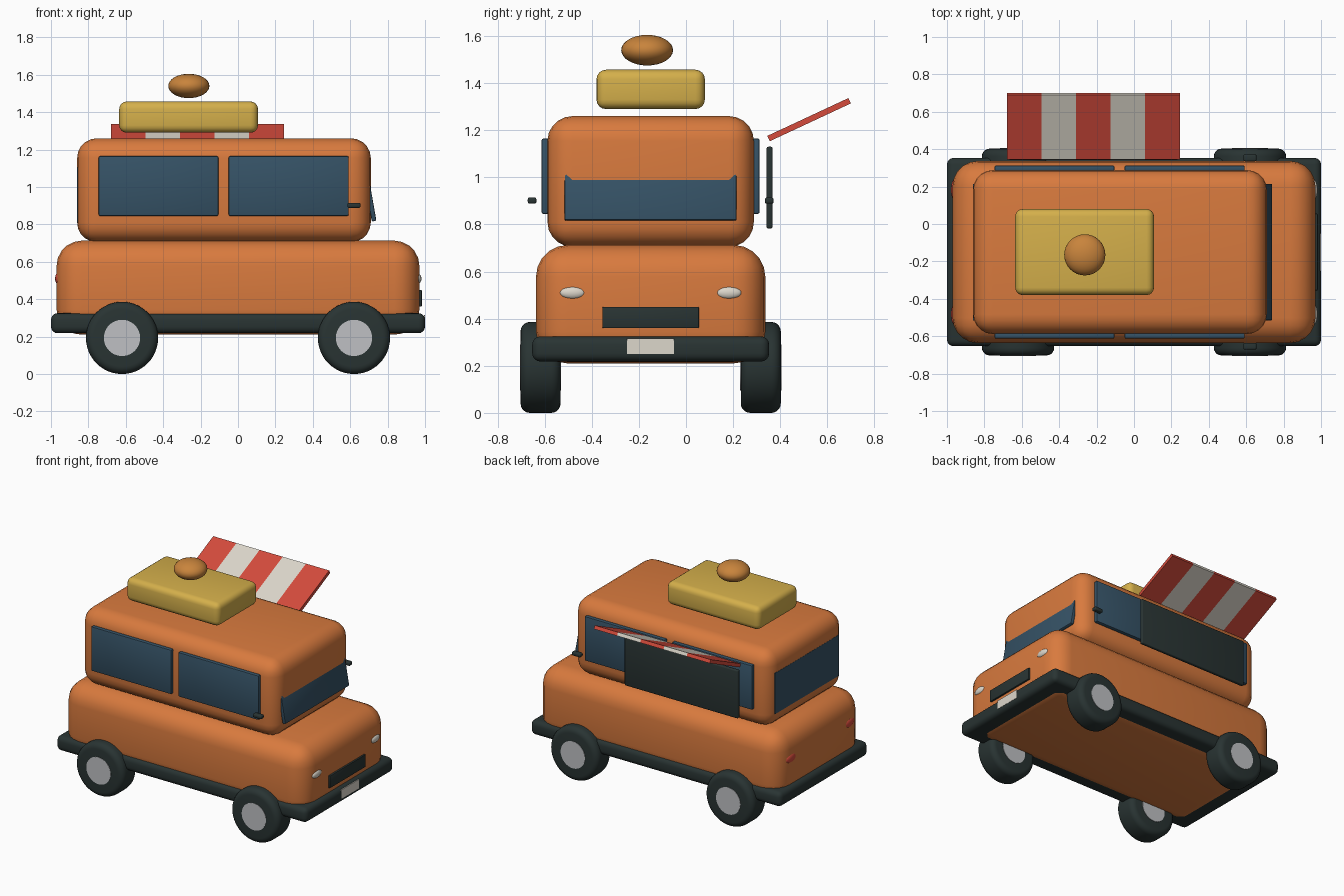
import bpy, math

if "Cube" in bpy.data.objects:
    bpy.data.objects.remove(bpy.data.objects["Cube"])

CY = -0.15  # centre line of the van across y


def mat(name, rgb):
    m = bpy.data.materials.new(name)
    m.diffuse_color = (*rgb, 1)
    m.use_nodes = True
    m.node_tree.nodes["Principled BSDF"].inputs["Base Color"].default_value = m.diffuse_color
    return m


ORANGE = mat("orange paint", (0.69, 0.195, 0.048))
GLASS = mat("blue glass", (0.036, 0.085, 0.133))
DARK = mat("dark rubber", (0.022, 0.034, 0.033))
RED = mat("red", (0.66, 0.07, 0.045))
WHITE = mat("off white", (0.72, 0.68, 0.60))
YELLOW = mat("yellow", (0.66, 0.43, 0.07))
GREY = mat("hub grey", (0.52, 0.53, 0.55))
BROWN = mat("bun brown", (0.58, 0.23, 0.045))


def finish(o, name, m, bevel=0, seg=4, angle=35):
    o.name = name
    o.data.materials.append(m)
    bpy.ops.object.transform_apply(location=False, rotation=False, scale=True)
    if bevel:
        b = o.modifiers.new("bevel", "BEVEL")
        b.width, b.segments, b.limit_method = bevel, seg, "ANGLE"
        bpy.ops.object.modifier_apply(modifier="bevel")
    bpy.ops.object.shade_smooth_by_angle(angle=math.radians(angle))
    return o


def box(name, m, x, y, z, bevel=0, seg=4, rot=(0, 0, 0)):
    """Box from (min, max) ranges along each axis."""
    c = [(a + b) / 2 for a, b in (x, y, z)]
    bpy.ops.mesh.primitive_cube_add(size=1, location=c, rotation=rot)
    o = bpy.context.object
    o.scale = [b - a for a, b in (x, y, z)]
    return finish(o, name, m, bevel, seg)


def ball(name, m, c, r):
    bpy.ops.mesh.primitive_uv_sphere_add(segments=32, ring_count=16, radius=1, location=c)
    bpy.context.object.scale = r
    return finish(bpy.context.object, name, m)


def disc(name, m, c, r, depth, bevel, seg):
    bpy.ops.mesh.primitive_cylinder_add(vertices=48, radius=r, depth=depth, location=c,
                                        rotation=(math.pi / 2, 0, 0))
    return finish(bpy.context.object, name, m, bevel, seg)


# body
box("lower_body", ORANGE, (-0.97, 0.97), (-0.637, 0.337), (0.21, 0.713), 0.135, 5)
box("cabin", ORANGE, (-0.86, 0.71), (-0.588, 0.288), (0.705, 1.26), 0.105, 5)
box("bumper_band", DARK, (-1, 1), (-0.653, 0.353), (0.218, 0.325), 0.035, 4)

# wheels
for x in (-0.62, 0.62):
    for s in (-1, 1):
        y = CY + s * 0.4675
        disc("tyre", DARK, (x, y, 0.193), 0.193, 0.17, 0.04, 5)
        disc("hub", GREY, (x, y, 0.193), 0.097, 0.175, 0, 1)

# side windows and mirrors
for s in (-1, 1):
    yw = sorted((CY + s * 0.43, CY + s * 0.463))
    for x in ((-0.745, -0.105), (-0.05, 0.592)):
        box("side_window", GLASS, x, yw, (0.845, 1.165), 0.008, 2)
    ym = sorted((CY + s * 0.485, CY + s * 0.522))
    box("mirror", DARK, (0.585, 0.655), ym, (0.888, 0.915), 0.009, 3)

# windscreen leaning into the cabin, and rear window
box("windscreen", GLASS, (0.69, 0.715), (-0.515, 0.215), (0.815, 1.105), 0.006, 2,
    (0, math.radians(-10), 0))
box("rear_window", GLASS, (-0.8612, -0.853), (-0.515, 0.215), (0.81, 1.105))

# lights, grille and number plate
for s in (-1, 1):
    y = CY + s * 0.332
    ball("headlight", WHITE, (0.963, y, 0.51), (0.018, 0.053, 0.026))
    ball("tail_light", RED, (-0.958, y, 0.51), (0.02, 0.058, 0.034))
box("grille", DARK, (0.95, 0.983), (-0.355, 0.055), (0.36, 0.45), 0.005, 2)
box("number_plate", WHITE, (0.995, 1.001), (-0.25, -0.05), (0.25, 0.315))

# serving hatch and striped awning
box("serving_hatch", DARK, (-0.67, 0.235), (0.342, 0.368), (0.783, 1.13), 0.008, 3)
for i in range(5):
    x = -0.68 + i * 0.185
    box("awning_stripe", WHITE if i % 2 else RED, (x, x + 0.185), (0.3325, 0.7125),
        (1.2325, 1.2575), 0, 1, (math.radians(25), 0, 0))

# roof sign and bun
box("roof_sign", YELLOW, (-0.635, 0.107), (-0.38, 0.08), (1.29, 1.457), 0.04, 4)
ball("roof_bun", BROWN, (-0.263, -0.165, 1.54), (0.11, 0.11, 0.065))
